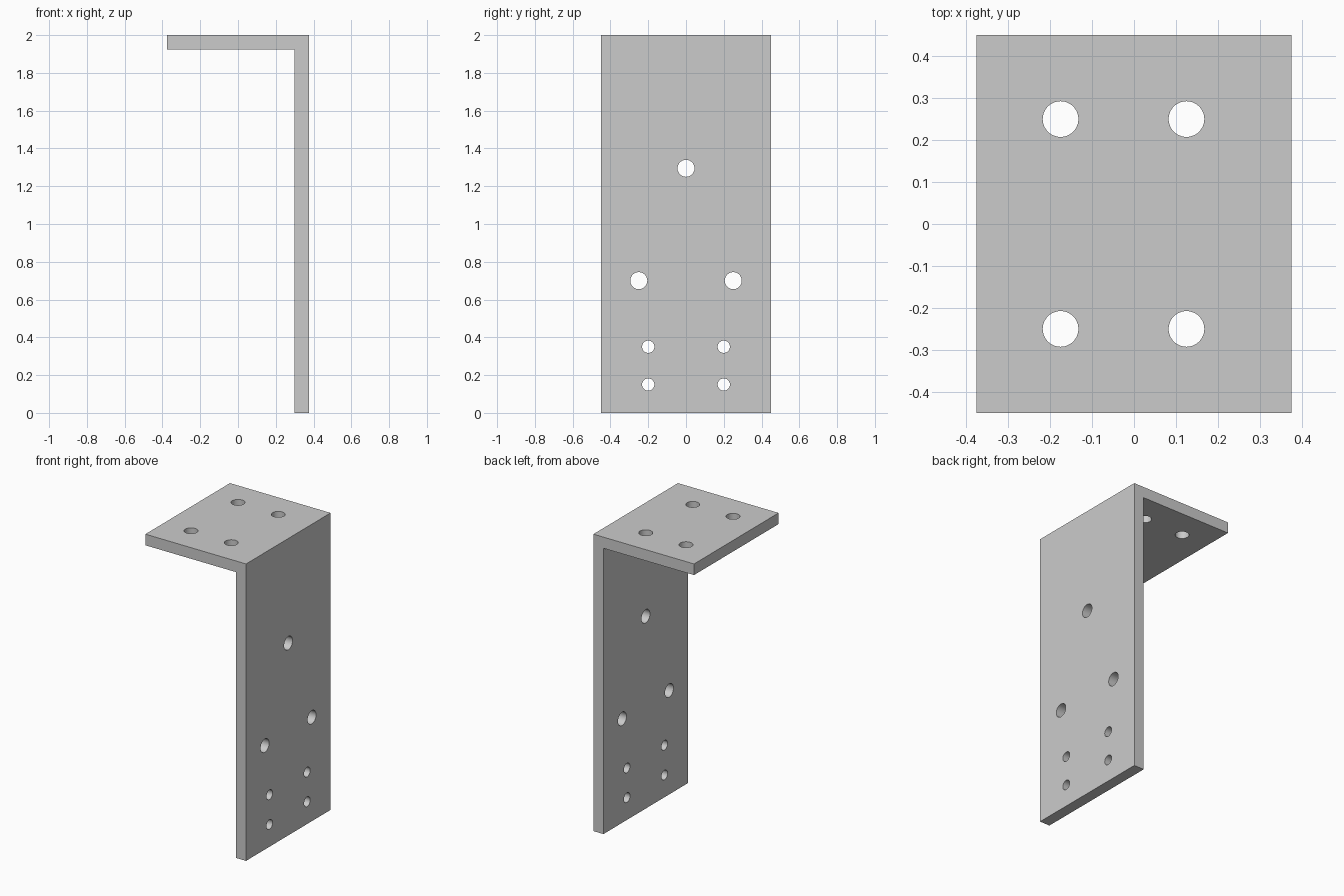
import bpy, bmesh
from math import radians
from mathutils import Matrix, Vector

if "Cube" in bpy.data.objects:
    bpy.data.objects.remove(bpy.data.objects["Cube"])

W, D, H, T = 0.375, 0.45, 2.0, 0.075   # half width, half depth, height, plate thickness


def make_object(name, bm):
    bmesh.ops.recalc_face_normals(bm, faces=bm.faces)
    mesh = bpy.data.meshes.new(name)
    bm.to_mesh(mesh)
    bm.free()
    obj = bpy.data.objects.new(name, mesh)
    bpy.context.collection.objects.link(obj)
    return obj


# L-shaped bracket: profile in XZ, extruded along Y
bm = bmesh.new()
profile = [(-W, H), (W, H), (W, 0), (W - T, 0), (W - T, H - T), (-W, H - T)]
face = bm.faces.new([bm.verts.new((x, -D, z)) for x, z in profile])
ext = bmesh.ops.extrude_face_region(bm, geom=[face])
bmesh.ops.translate(bm, vec=(0, 2 * D, 0),
                    verts=[g for g in ext["geom"] if isinstance(g, bmesh.types.BMVert)])
bracket = make_object("angle_bracket", bm)

# Hole cutters, all in one mesh
bm = bmesh.new()


def drill(center, radius, axis):
    rot = Vector((0, 0, 1)).rotation_difference(Vector(axis)).to_matrix().to_4x4()
    bmesh.ops.create_cone(bm, cap_ends=True, segments=48, radius1=radius, radius2=radius,
                          depth=0.2, matrix=Matrix.Translation(center) @ rot)


# Upright plate: single upper hole, then mirrored pairs
drill((W - T / 2, 0, 1.295), 0.045, (1, 0, 0))
for side in (-1, 1):
    for y, z, r in ((0.25, 0.70, 0.045), (0.2, 0.35, 0.0325), (0.2, 0.15, 0.0325)):
        drill((W - T / 2, side * y, z), r, (1, 0, 0))
    # Top plate: four mounting holes
    for x in (-0.175, 0.125):
        drill((x, side * 0.25, H - T / 2), 0.0425, (0, 0, 1))
cutter = make_object("hole_cutter", bm)
cutter.hide_render = True

# Cut the holes and smooth their walls
mod = bracket.modifiers.new("holes", "BOOLEAN")
mod.operation = "DIFFERENCE"
mod.solver = "EXACT"
mod.object = cutter
bpy.context.view_layer.objects.active = bracket
bracket.select_set(True)
bpy.ops.object.modifier_apply(modifier=mod.name)
bpy.data.objects.remove(cutter)
bpy.ops.object.shade_smooth_by_angle(angle=radians(30))
